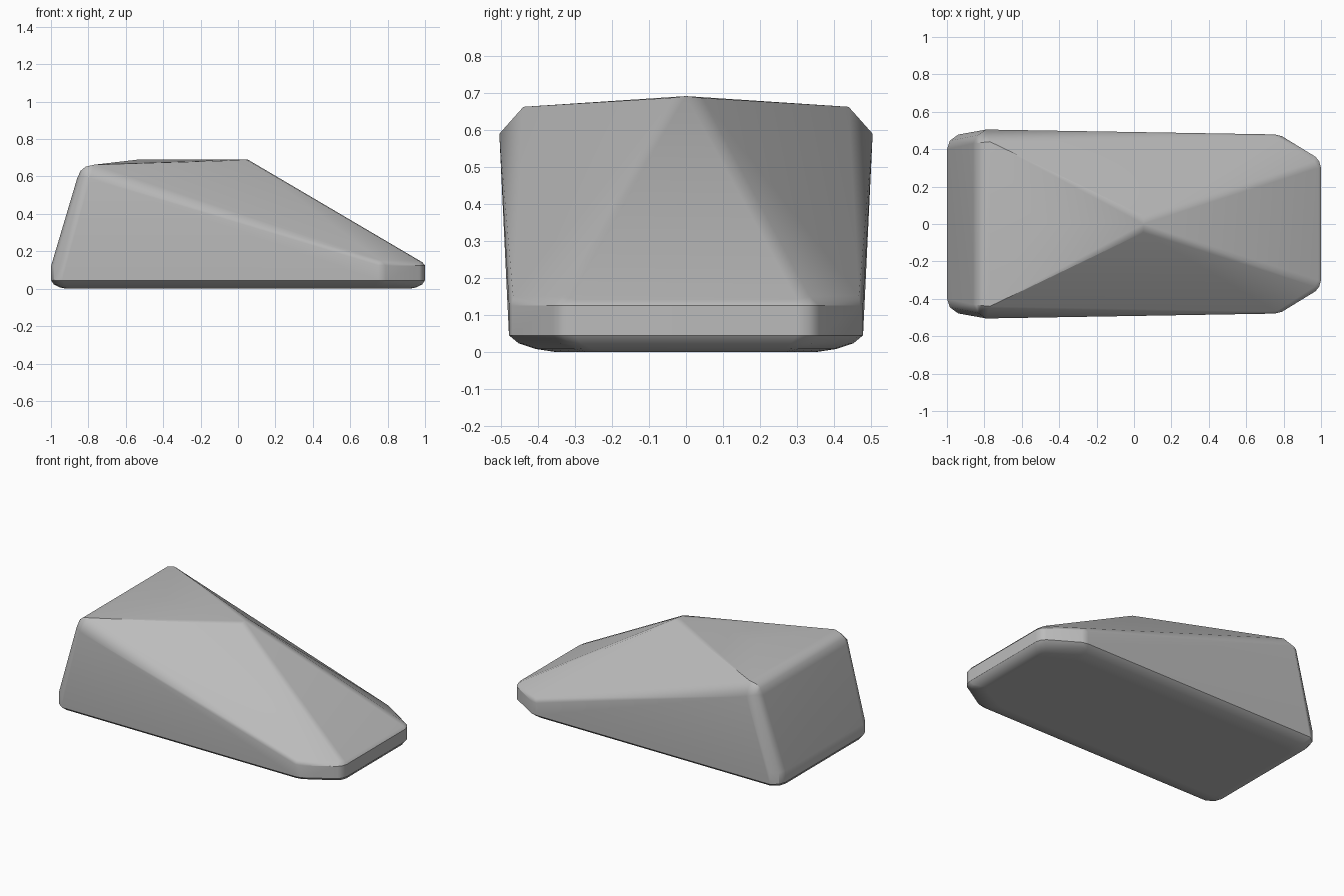
import bpy
import bmesh
from math import radians

cube = bpy.data.objects.get("Cube")
if cube:
    bpy.data.objects.remove(cube, do_unlink=True)

grey = bpy.data.materials.new("plain grey")
grey.use_nodes = True
grey.diffuse_color = (0.5, 0.5, 0.5, 1)
grey.node_tree.nodes["Principled BSDF"].inputs["Base Color"].default_value = (0.5, 0.5, 0.5, 1)

# Outline of the base, left half, from the blunt end to the nose
outline = [(-1, 0.40), (-0.985, 0.445), (-0.94, 0.478), (0.75, 0.479),
           (0.79, 0.47), (0.97, 0.36), (0.99, 0.335), (1, 0.30)]
points = []

# Rounded underside: height, scale along x, scale along y
for z, sx, sy in [(0, 0.92, 0.74), (0.008, 0.955, 0.85),
                  (0.023, 0.985, 0.945), (0.045, 1, 1)]:
    points += [(x * sx, y * sy, z) for x, y in outline]

# Upright walls at the blunt end and around the nose
points += [(x, y, 0.12) for x, y in outline[:3]]
points += [(x, y, 0.125) for x, y in outline[3:]]
points += [(0.76, 0.468, 0.152), (0.965, 0.335, 0.15), (0.985, 0.30, 0.142)]

# Rounded upper edge of the blunt end, with its corner
points += [(-0.86, 0.43, 0.59), (-0.842, 0.432, 0.63), (-0.815, 0.436, 0.652),
           (-0.77, 0.44, 0.663), (-0.835, 0.475, 0.60), (-0.79, 0.505, 0.59)]

# Ridge and blunted peak
points += [(-0.52, 0, 0.692), (0.05, 0, 0.692), (0.05, 0.045, 0.687)]

# Skin both halves as one closed body
bm = bmesh.new()
for x, y, z in points:
    bm.verts.new((x, y, z))
    if y:
        bm.verts.new((x, -y, z))
hull = bmesh.ops.convex_hull(bm, input=bm.verts)
spare = {g for g in hull["geom_interior"] + hull["geom_unused"]
         if isinstance(g, bmesh.types.BMVert)}
bmesh.ops.delete(bm, geom=list(spare), context="VERTS")
bmesh.ops.dissolve_limit(bm, angle_limit=radians(0.5), verts=bm.verts, edges=bm.edges)
bmesh.ops.recalc_face_normals(bm, faces=bm.faces)

mesh = bpy.data.meshes.new("wedge_body")
bm.to_mesh(mesh)
bm.free()
mesh.materials.append(grey)
body = bpy.data.objects.new("wedge_body", mesh)
bpy.context.collection.objects.link(body)

# Soft rounded edges with flat looking main faces
bpy.ops.object.select_all(action="DESELECT")
body.select_set(True)
bpy.context.view_layer.objects.active = body
bpy.ops.object.shade_smooth_by_angle(angle=radians(30))
normals = body.modifiers.new("flat_faces", "WEIGHTED_NORMAL")
normals.keep_sharp = True
